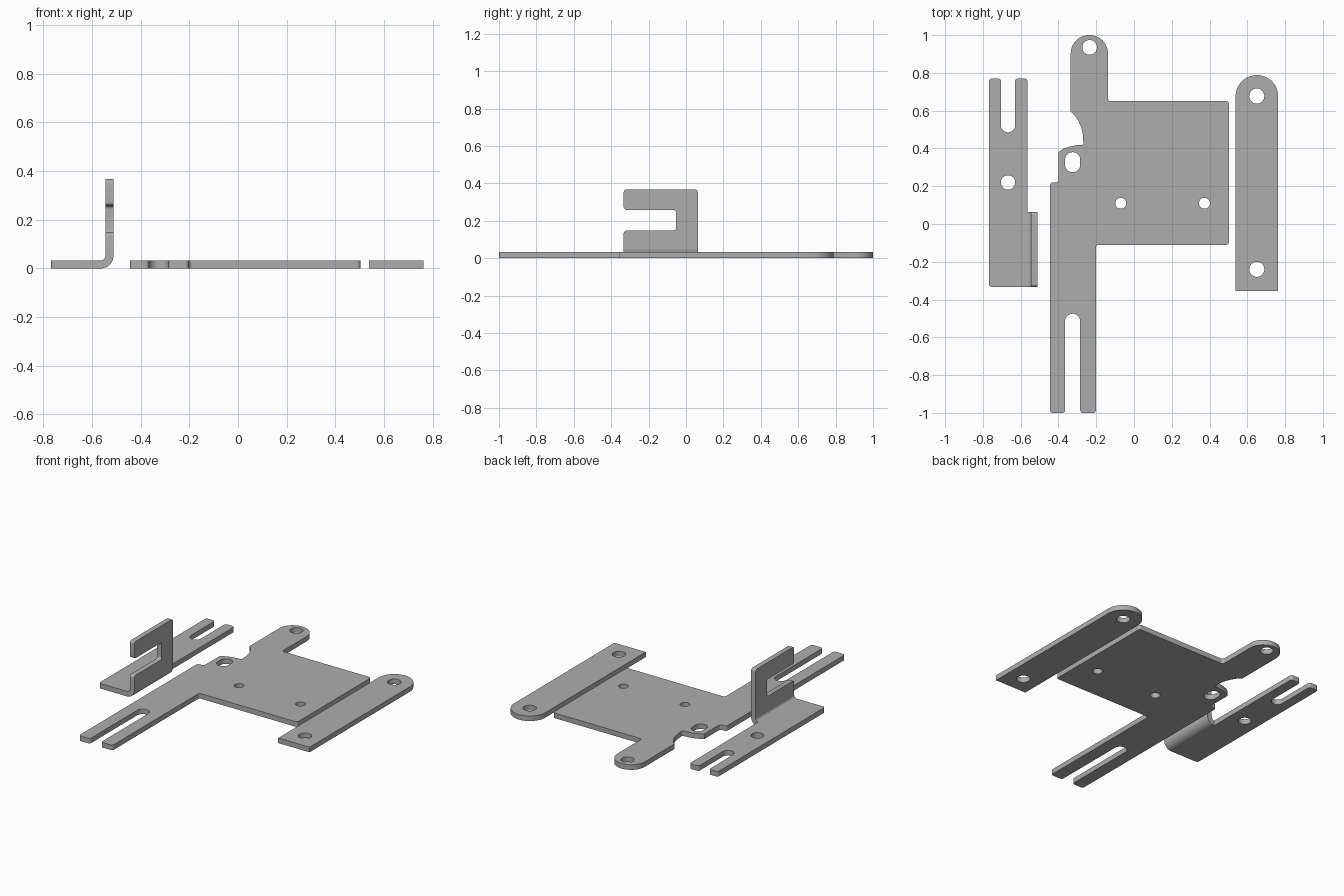
import bpy
import bmesh
import math
from mathutils import Matrix, Vector

cube = bpy.data.objects.get("Cube")
if cube:
    bpy.data.objects.remove(cube, do_unlink=True)

T = 0.033          # sheet thickness
SMALL = 0.015      # small corner radius

steel = bpy.data.materials.new("grey_steel")
steel.use_nodes = True
GREY = (0.42, 0.42, 0.42, 1)
steel.diffuse_color = GREY
steel.node_tree.nodes["Principled BSDF"].inputs["Base Color"].default_value = GREY


def rounded(corners):
    """Turn (x, y, radius) corners into a filleted outline."""
    out = []
    n = len(corners)
    for i, c in enumerate(corners):
        p = Vector(c[:2])
        r = c[2] if len(c) > 2 else 0
        if r == 0:
            out.append(p)
            continue
        a = (Vector(corners[i - 1][:2]) - p).normalized()
        b = (Vector(corners[(i + 1) % n][:2]) - p).normalized()
        half = a.angle(b) / 2
        centre = p + (a + b).normalized() * (r / math.sin(half))
        start = p + a * (r / math.tan(half)) - centre
        end = p + b * (r / math.tan(half)) - centre
        sweep = math.atan2(start.cross(end), start.dot(end))
        steps = 16 if r > 0.03 else 6
        for k in range(steps + 1):
            q = start.copy()
            q.rotate(Matrix.Rotation(sweep * k / steps, 2))
            out.append(centre + q)
    return out


def circle(x, y, r, count=40):
    return [Vector((x + r * math.cos(math.tau * k / count),
                    y + r * math.sin(math.tau * k / count))) for k in range(count)]


def sheet(name, loops, depth, matrix):
    """Extrude an outline with holes into a plate and place it."""
    curve = bpy.data.curves.new(name, "CURVE")
    curve.dimensions = "2D"
    curve.fill_mode = "BOTH"
    curve.extrude = depth / 2
    for loop in loops:
        spline = curve.splines.new("POLY")
        spline.points.add(len(loop) - 1)
        for point, p in zip(spline.points, loop):
            point.co = (p.x, p.y, 0, 1)
        spline.use_cyclic_u = True
    temp = bpy.data.objects.new(name + "_outline", curve)
    bpy.context.collection.objects.link(temp)
    graph = bpy.context.evaluated_depsgraph_get()
    mesh = bpy.data.meshes.new_from_object(temp.evaluated_get(graph))
    bpy.data.objects.remove(temp, do_unlink=True)
    bpy.data.curves.remove(curve)

    bm = bmesh.new()
    bm.from_mesh(mesh)
    bmesh.ops.transform(bm, matrix=matrix, verts=bm.verts)
    bmesh.ops.remove_doubles(bm, verts=bm.verts, dist=0.0002)
    bmesh.ops.recalc_face_normals(bm, faces=bm.faces)
    bm.to_mesh(mesh)
    bm.free()
    mesh.name = name
    mesh.materials.clear()
    mesh.materials.append(steel)
    obj = bpy.data.objects.new(name, mesh)
    bpy.context.collection.objects.link(obj)
    bpy.ops.object.select_all(action="DESELECT")
    obj.select_set(True)
    bpy.context.view_layer.objects.active = obj
    bpy.ops.object.shade_smooth_by_angle(angle=math.radians(30))
    return obj


FLAT = Matrix.Translation((0, 0, T / 2))

# Main plate: forked arm at the front, rounded ear at the back
main_outline = rounded([
    (-0.445, -1, SMALL), (-0.365, -1, SMALL),
    (-0.365, -0.475, 0.0395), (-0.285, -0.475, 0.0395),
    (-0.285, -1, SMALL), (-0.202, -1, SMALL),
    (-0.202, -0.11, SMALL), (0.503, -0.11, SMALL),
    (0.503, 0.65, SMALL), (-0.138, 0.65, SMALL),
    (-0.138, 1, 0.0975), (-0.335, 1, 0.0975),
    (-0.335, 0.597), (-0.313, 0.575), (-0.294, 0.545), (-0.279, 0.51),
    (-0.27, 0.47), (-0.268, 0.42, 0.006),
    (-0.305, 0.417), (-0.34, 0.41), (-0.375, 0.398), (-0.4, 0.38),
    (-0.4, 0.22, SMALL), (-0.445, 0.22, SMALL)])
slot_hole = rounded([(-0.365, 0.274, 0.039), (-0.285, 0.274, 0.039),
                     (-0.285, 0.38, 0.039), (-0.365, 0.38, 0.039)])
sheet("main_plate", [main_outline, slot_hole, circle(-0.235, 0.935, 0.039),
                     circle(-0.07, 0.11, 0.029), circle(0.373, 0.11, 0.029)], T, FLAT)

# Flat strap with one rounded end
strap = rounded([(0.538, -0.355), (0.763, -0.355),
                 (0.763, 0.788, 0.112), (0.538, 0.788, 0.112)])
sheet("strap", [strap, circle(0.65, 0.677, 0.04), circle(0.65, -0.24, 0.04)], T, FLAT)

# Forked base of the angle bracket
BEND, FACE = 0.052, -0.512
EDGE = FACE - BEND
Y0, Y1 = -0.333, 0.063
base = rounded([(-0.768, Y0, SMALL), (EDGE, Y0), (EDGE, 0.77, SMALL),
                (-0.63, 0.77, SMALL), (-0.63, 0.485, 0.036),
                (-0.704, 0.485, 0.036), (-0.704, 0.77, SMALL), (-0.768, 0.77, SMALL)])
sheet("bracket_base", [base, circle(-0.667, 0.22, 0.038)], T, FLAT)

# Quarter-round bend joining base and upright
angles = [math.radians(-90 + 7.5 * k) for k in range(13)]
arc = [Vector((EDGE + r * math.cos(a), BEND + r * math.sin(a)))
       for r, seq in ((BEND, angles), (BEND - T, angles[::-1])) for a in seq]
to_xz = Matrix(((1, 0, 0, 0), (0, 0, 1, (Y0 + Y1) / 2), (0, 1, 0, 0), (0, 0, 0, 1)))
sheet("bracket_bend", [arc], Y1 - Y0, to_xz)

# Upright flange with a slot open to the front
flange = rounded([(Y0, BEND), (Y1, BEND), (Y1, 0.367, SMALL), (Y0, 0.367, SMALL),
                  (Y0, 0.258, SMALL), (-0.053, 0.258, SMALL),
                  (-0.053, 0.147, SMALL), (Y0, 0.147, SMALL)])
to_yz = Matrix(((0, 0, 1, FACE - T / 2), (1, 0, 0, 0), (0, 1, 0, 0), (0, 0, 0, 1)))
sheet("bracket_flange", [flange], T, to_yz)
